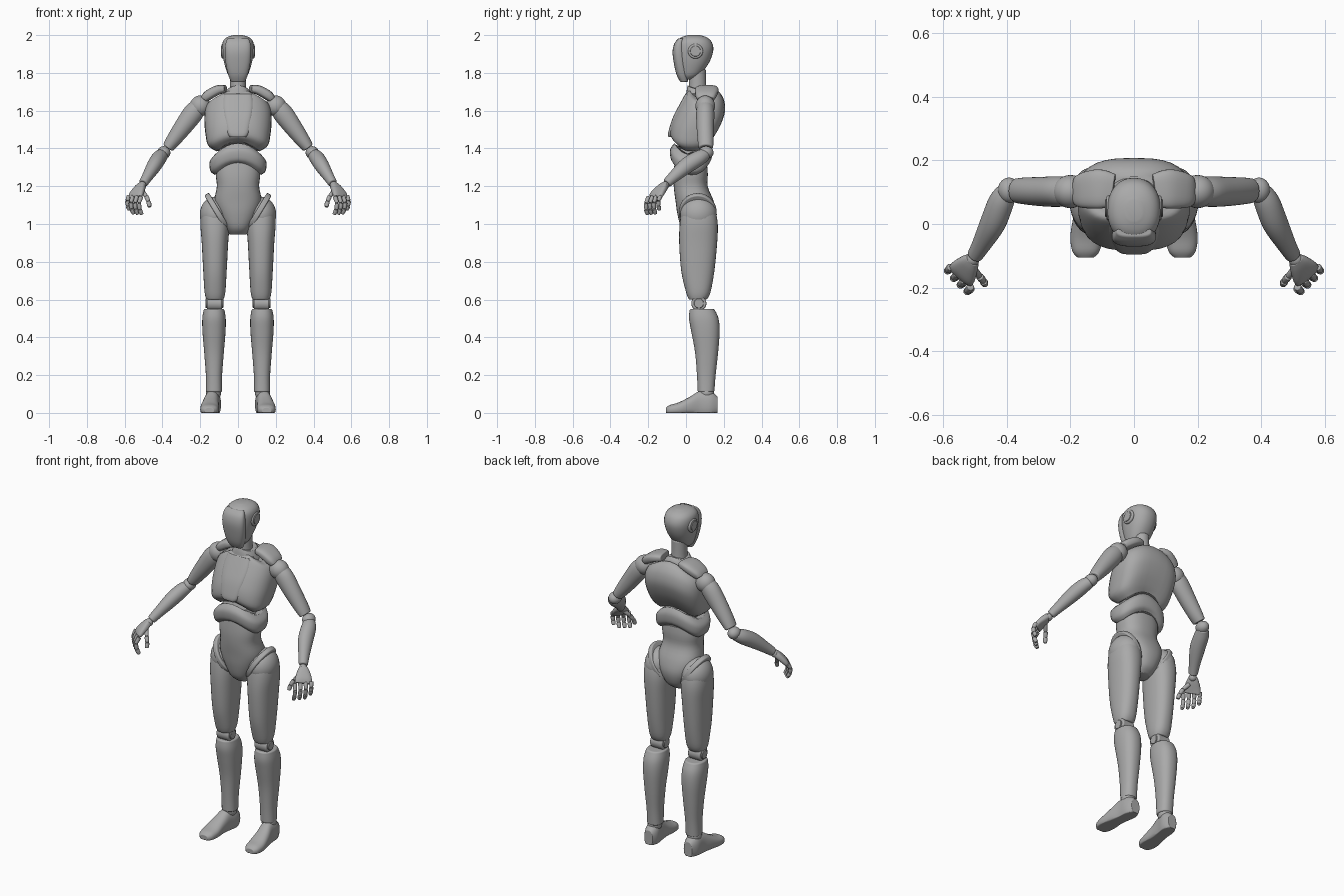
import bpy
import bmesh
import math
from mathutils import Vector, Matrix

cube = bpy.data.objects.get("Cube")
if cube:
    bpy.data.objects.remove(cube, do_unlink=True)

grey = bpy.data.materials.new("plain grey")
grey.use_nodes = True
colour = (0.4, 0.4, 0.4, 1)
grey.diffuse_color = colour
grey.node_tree.nodes["Principled BSDF"].inputs["Base Color"].default_value = colour

X, Y, Z = Vector((1, 0, 0)), Vector((0, 1, 0)), Vector((0, 0, 1))
SIDES, STEPS = 32, 4


def finish(name, bm, mirror, bevel):
    """Turn a bmesh into a smooth object with softened edges and an optional mirrored twin."""
    bmesh.ops.recalc_face_normals(bm, faces=bm.faces)
    mesh = bpy.data.meshes.new(name)
    bm.to_mesh(mesh)
    bm.free()
    mesh.materials.append(grey)
    mesh.shade_smooth()
    mesh.set_sharp_from_angle(angle=math.radians(40))
    obj = bpy.data.objects.new(name, mesh)
    bpy.context.collection.objects.link(obj)
    if bevel:
        soft = obj.modifiers.new("soft edges", 'BEVEL')
        soft.width, soft.segments = bevel, 3
        soft.limit_method, soft.angle_limit = 'ANGLE', math.radians(40)
        soft.harden_normals = True
    if mirror:
        obj.modifiers.new("other side", 'MIRROR')
    return obj


def resample(rows):
    """Smooth curve through the rows, including their radii."""
    rows = [Vector(r) for r in rows]
    if len(rows) == 2:
        return rows
    out = []
    for i in range(len(rows) - 1):
        a, b, c, d = (rows[min(max(k, 0), len(rows) - 1)] for k in range(i - 1, i + 3))
        for s in range(STEPS):
            t = s / STEPS
            out.append(b + (c - a) * (t / 2) + (a - b * 2.5 + c * 2 - d / 2) * t ** 2
                       + ((b - c) * 3 + d - a) * (t ** 3 / 2))
    return out + [rows[-1]]


def sweep(name, rows, side=Y, axis=None, e=2, arch=0, mirror=True, bevel=0.008, floor=None):
    """Loft rounded sections (x, y, z, side radius, other radius)."""
    rows = resample(rows)
    bm = bmesh.new()
    rings = []
    for i, row in enumerate(rows):
        ahead, behind = rows[min(i + 1, len(rows) - 1)], rows[max(i - 1, 0)]
        t = axis or Vector((ahead - behind)[:3]).normalized()
        u = (side - t * side.dot(t)).normalized()
        v = t.cross(u)
        ring = []
        for k in range(SIDES):
            a = math.tau * k / SIDES
            cu, sv = (math.copysign(abs(f) ** (2 / e), f) for f in (math.cos(a), math.sin(a)))
            p = Vector(row[:3]) + u * cu * row[3] + v * sv * row[4]
            p.z -= arch * cu * cu
            if floor is not None:
                p.z = max(p.z, floor)
            ring.append(bm.verts.new(p))
        rings.append(ring)
    for low, high in zip(rings, rings[1:]):
        for k in range(SIDES):
            n = (k + 1) % SIDES
            bm.faces.new((low[k], low[n], high[n], high[k]))
    bm.faces.new(rings[0])
    bm.faces.new(rings[-1])
    return finish(name, bm, mirror, bevel)


def stack(name, rows, x=0, **options):
    """Upright loft from (height, half width, front, back)."""
    full = [(x, (f + b) / 2, z, w, (b - f) / 2) for z, w, f, b in rows]
    return sweep(name, full, side=X, axis=Z, mirror=x != 0, **options)


def ball(name, place, size):
    bm = bmesh.new()
    bmesh.ops.create_uvsphere(bm, u_segments=SIDES, v_segments=16, radius=1,
                              matrix=Matrix.LocRotScale(Vector(place), None, Vector(size)))
    return finish(name, bm, True, 0)


def disc(name, start, end, radius, other=None, **options):
    return sweep(name, [(*start, radius, other or radius), (*end, radius, other or radius)], **options)


# Head, face mask and ears
stack("head", [(1.765, .03, -.015, .03), (1.785, .05, -.035, .07), (1.82, .064, -.045, .1),
               (1.87, .077, -.055, .13), (1.925, .084, -.058, .145), (1.965, .08, -.05, .135),
               (1.988, .06, -.025, .11), (2, .025, .01, .075)], e=2.2)
stack("face_mask", [(1.752, .036, -.03, .01), (1.79, .052, -.05, .01), (1.85, .065, -.064, .0),
                    (1.91, .07, -.071, -.005), (1.955, .066, -.062, -.01), (1.983, .055, -.04, -.01)],
      e=2.7)
disc("ear_discs", (.07, .05, 1.915), (.087, .05, 1.915), .04)
disc("ear_caps", (.08, .05, 1.915), (.091, .05, 1.915), .028, bevel=.003)

# Neck
stack("neck", [(1.66, .05, .01, .12), (1.72, .043, .015, .108), (1.82, .042, .015, .105)])
stack("neck_collar", [(1.68, .085, .0, .15), (1.715, .07, .005, .14), (1.735, .055, .01, .125)],
      arch=.02, e=2.5)

# Chest, breastplate and shoulder plates
stack("chest", [(1.44, .115, -.05, .125), (1.47, .158, -.082, .15), (1.53, .172, -.078, .185),
                (1.6, .178, -.05, .207), (1.66, .174, -.018, .2), (1.7, .155, .005, .175),
                (1.715, .12, .02, .15)], e=2.8, arch=.055)
stack("breastplate", [(1.46, .046, -.094, .0), (1.485, .06, -.094, .0), (1.56, .075, -.071, .02),
                      (1.63, .083, -.036, .04), (1.69, .075, -.003, .06)], e=4)
sweep("shoulder_plates", [(.065, .105, 1.715, .052, .02), (.11, .11, 1.708, .062, .026),
                          (.16, .105, 1.68, .055, .026), (.18, .105, 1.66, .045, .02)], e=3)

# Ribs, waist and pelvis
stack("rib_band", [(1.325, .122, -.06, .118), (1.345, .146, -.08, .135), (1.395, .15, -.084, .138),
                   (1.43, .125, -.06, .12)], e=2.5, arch=.065)
stack("waist_and_pelvis", [(.945, .045, .01, .1), (.98, .068, -.025, .14), (1.05, .105, -.045, .16),
                           (1.12, .125, -.055, .147), (1.2, .112, -.065, .115),
                           (1.28, .118, -.065, .115), (1.4, .1, -.05, .1)], e=2.4)

# Legs
disc("hip_flanges", (.095, .062, 1.068), (.12, .062, 1.053), .1, .115)
ball("hip_domes", (.122, .066, 1.05), (.08, .097, .095))
stack("thighs", [(.6, .045, .015, .11), (.64, .055, .0, .13), (.75, .062, -.025, .15),
                 (.9, .07, -.036, .165), (1, .077, -.033, .168), (1.07, .07, -.02, .155),
                 (1.12, .05, .01, .13)], x=.122, e=2.3)
disc("knee_joints", (.085, .068, .58), (.165, .068, .58), .04)
disc("knee_caps", (.078, .068, .58), (.172, .068, .58), .026, bevel=.004)
stack("shins", [(.11, .042, .062, .15), (.2, .043, .058, .157), (.32, .052, .048, .17),
                (.43, .061, .028, .178), (.5, .062, .016, .172), (.55, .054, .02, .15)], x=.127, e=2.3)
ball("ankles", (.13, .107, .105), (.04, .042, .04))

# Feet
foot = [(.152, -.106, .012, .025, .016), (.151, -.085, .015, .043, .027), (.15, -.04, .02, .05, .035),
        (.146, .02, .035, .045, .05), (.138, .075, .045, .04, .072), (.132, .13, .045, .042, .07),
        (.13, .168, .04, .028, .045)]
sweep("feet", foot, side=X, axis=Y, e=2.4, floor=0)

# Arms
ball("shoulder_joints", (.2, .102, 1.625), (.055, .052, .055))
sweep("upper_arms", [(.205, .102, 1.63, .042, .04), (.235, .102, 1.59, .048, .053),
                     (.29, .102, 1.515, .046, .048), (.345, .104, 1.44, .042, .038),
                     (.372, .105, 1.403, .038, .03)])
ball("elbows", (.393, .106, 1.378), (.035, .04, .034))
sweep("forearms", [(.395, .108, 1.37, .03, .03), (.417, .07, 1.35, .041, .039),
                   (.443, .005, 1.31, .043, .039), (.48, -.065, 1.25, .031, .029),
                   (.502, -.102, 1.215, .025, .024)])
ball("wrists", (.508, -.112, 1.203), (.022, .022, .022))

# Hands
row = Vector((-1, -1, 0)).normalized()
sweep("palms", [(.508, -.112, 1.208, .022, .018), (.52, -.127, 1.19, .034, .02),
                (.538, -.152, 1.16, .046, .018), (.545, -.165, 1.14, .046, .013)], side=row, e=2.6)


def finger(name, points, radius):
    for part, a, b in zip(("knuckle", "middle", "tip"), points, points[1:]):
        sweep(f"{name}_{part}", [(*a, radius, radius), (*a.lerp(b, .5), radius, radius),
                                 (*b, radius * .8, radius * .8)], side=row, bevel=.005)


outer, inner = Vector((.577, -.135, 1.15)), Vector((.513, -.197, 1.145))
for i, name in enumerate(("little", "ring", "middle", "index")):
    base = outer.lerp(inner, i / 3)
    reach = .8 if name == "little" else 1
    drops = ((0, 0, 0), (.012, -.015, -.035), (.008, -.014, -.068), (-.004, -.006, -.095))
    finger(name + "_finger", [base + Vector(d) * reach for d in drops], .0115)
finger("thumb", [Vector(p) for p in ((.508, -.14, 1.175), (.485, -.165, 1.145),
                                     (.473, -.18, 1.118), (.468, -.19, 1.09))], .012)
